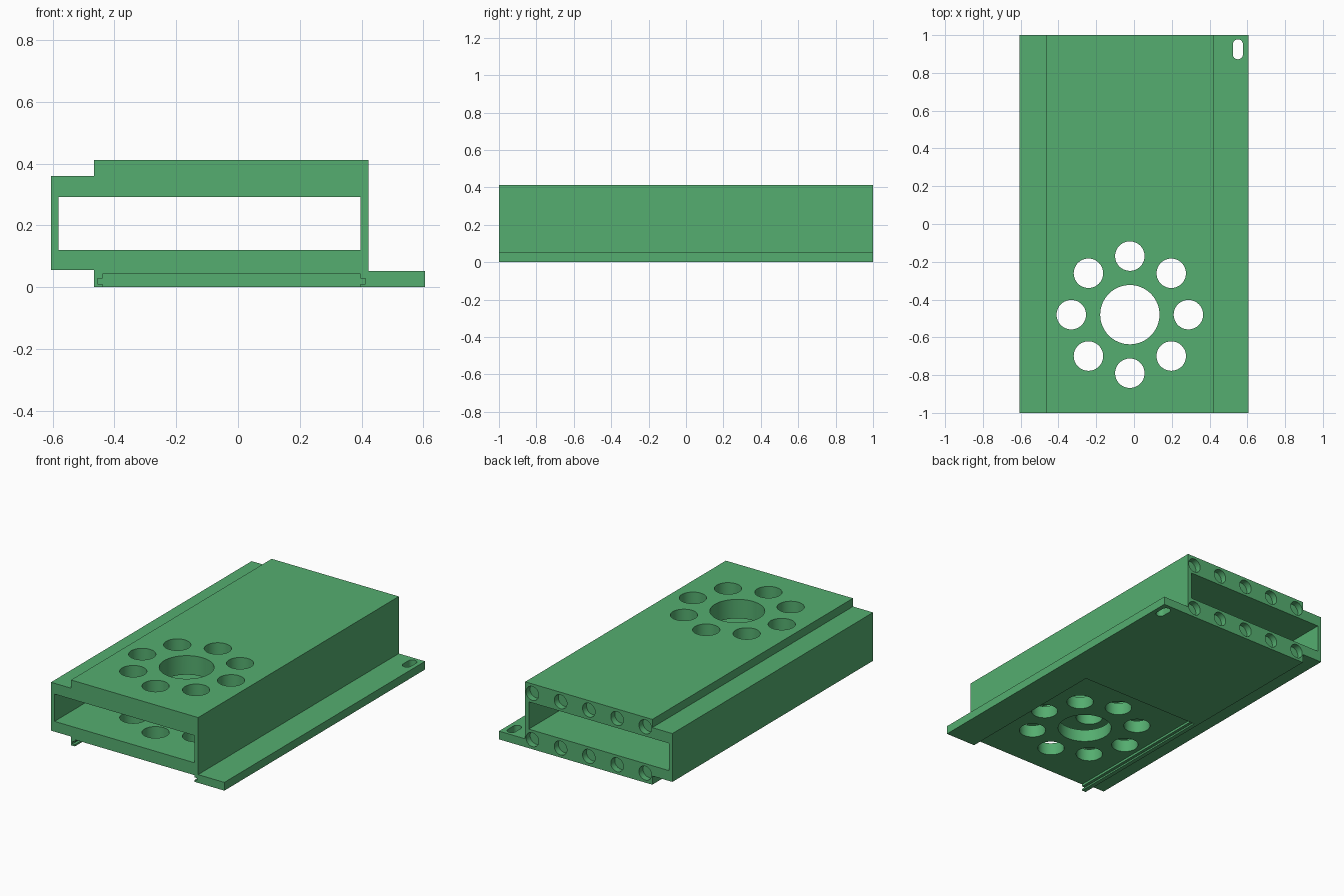
import bpy, bmesh
from math import sin, cos, pi

if "Cube" in bpy.data.objects:
    bpy.data.objects.remove(bpy.data.objects["Cube"])


def prism_object(name, outlines, axis, lo, hi):
    """Extrude 2D outlines: axis 'Y' takes (x, z) points, axis 'Z' takes (x, y)."""
    bm = bmesh.new()
    for pts in outlines:
        def ring(d):
            return [bm.verts.new((a, d, b) if axis == 'Y' else (a, b, d)) for a, b in pts]
        low, high = ring(lo), ring(hi)
        bm.faces.new(low)
        bm.faces.new(high)
        for i in range(len(pts)):
            j = (i + 1) % len(pts)
            bm.faces.new((low[i], low[j], high[j], high[i]))
    bmesh.ops.recalc_face_normals(bm, faces=bm.faces)
    mesh = bpy.data.meshes.new(name)
    bm.to_mesh(mesh)
    bm.free()
    obj = bpy.data.objects.new(name, mesh)
    bpy.context.collection.objects.link(obj)
    return obj


def arc(cx, cy, r, start=0.0, sweep=2 * pi, n=48):
    return [(cx + r * cos(start + sweep * i / n), cy + r * sin(start + sweep * i / n))
            for i in range(n)]


# Main body: stepped cross-section with a flange on the right
body = prism_object("housing_body", [[
    (-0.465, 0), (0.605, 0), (0.605, 0.052), (0.422, 0.052), (0.422, 0.412),
    (-0.465, 0.412), (-0.465, 0.36), (-0.605, 0.36), (-0.605, 0.055), (-0.465, 0.055)]],
    'Y', -1, 1)

# Rectangular channel running right through
channel = prism_object("channel_cutter", [[
    (-0.58, 0.12), (0.397, 0.12), (0.397, 0.292), (-0.58, 0.292)]], 'Y', -1.1, 1.1)

# Grooved slide pocket under the front half, mirrored about its centre
mid = -0.021
half = [(0.417, -0.1), (0.417, 0.011), (0.434, 0.011), (0.434, 0.028),
        (0.417, 0.028), (0.417, 0.042)]
pocket = prism_object("slide_pocket_cutter", [
    [(mid + x, z) for x, z in half] + [(mid - x, z) for x, z in reversed(half)]],
    'Y', -1.1, 0.03)

# One large hole ringed by eight small ones, through both plates
cx, cy = -0.022, -0.48
rings = [arc(cx, cy, 0.157, n=64)]
for k in range(8):
    a = k * pi / 4
    rings.append(arc(cx + 0.31 * cos(a), cy + 0.31 * sin(a), 0.078))
holes = prism_object("hole_pattern_cutter", rings, 'Z', -0.2, 0.6)

# Slot in the flange corner
r = 0.027
slot_pts = arc(0.55, 0.951, r, 0, pi, 16) + [(0.55 - r, 0.951)]
slot_pts += arc(0.55, 0.899, r, pi, pi, 16) + [(0.55 + r, 0.899)]
slot = prism_object("flange_slot_cutter", [slot_pts], 'Z', -0.1, 0.2)

# Two rows of shallow round recesses in the back end
recesses = prism_object("back_recess_cutter", [
    arc(-0.022 + 0.197 * i, z, 0.044, n=32) for i in range(-2, 3) for z in (0.06, 0.352)],
    'Y', 0.96, 1.1)

# Cut everything from the body, then drop the cutters
cutters = [channel, pocket, holes, slot, recesses]
for c in cutters:
    c.hide_render = True
    m = body.modifiers.new(c.name, 'BOOLEAN')
    m.operation = 'DIFFERENCE'
    m.solver = 'EXACT'
    m.object = c
deps = bpy.context.evaluated_depsgraph_get()
result = bpy.data.meshes.new_from_object(body.evaluated_get(deps))
body.modifiers.clear()
body.data = result
for c in cutters:
    bpy.data.objects.remove(c)

# Green finish and smooth hole walls
mat = bpy.data.materials.new("green_plastic")
mat.diffuse_color = (0.09, 0.42, 0.16, 1)
mat.use_nodes = True
mat.node_tree.nodes["Principled BSDF"].inputs["Base Color"].default_value = mat.diffuse_color
body.data.materials.clear()
body.data.materials.append(mat)
bpy.context.view_layer.objects.active = body
body.select_set(True)
bpy.ops.object.shade_smooth_by_angle()
